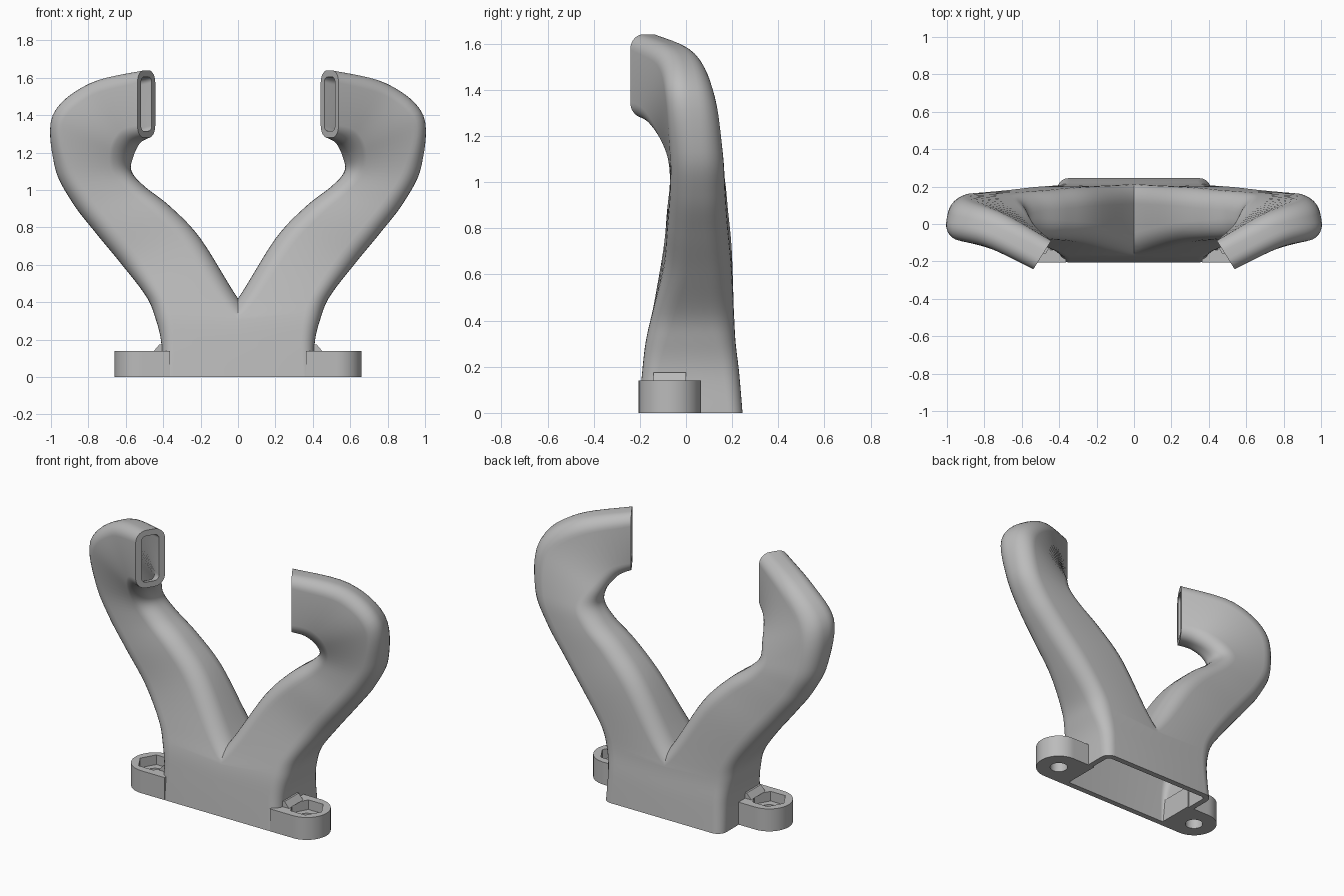
import bpy
import bmesh
from math import sin, cos, tan, pi, radians
from mathutils import Vector, Matrix

cube = bpy.data.objects.get("Cube")
if cube:
    bpy.data.objects.remove(cube, do_unlink=True)

grey = bpy.data.materials.new("plain grey")
grey.use_nodes = True
colour = (0.5, 0.5, 0.5, 1)
grey.diffuse_color = colour
grey.node_tree.nodes["Principled BSDF"].inputs["Base Color"].default_value = colour


def finish(name, bm, angle=35):
    """Turn a bmesh into a shaded, coloured object."""
    bmesh.ops.recalc_face_normals(bm, faces=bm.faces[:])
    mesh = bpy.data.meshes.new(name)
    bm.to_mesh(mesh)
    bm.free()
    mesh.materials.append(grey)
    obj = bpy.data.objects.new(name, mesh)
    bpy.context.collection.objects.link(obj)
    bpy.ops.object.select_all(action='DESELECT')
    obj.select_set(True)
    bpy.context.view_layer.objects.active = obj
    bpy.ops.object.shade_smooth_by_angle(angle=radians(angle))
    return obj


def loft(bm, rings):
    """Skin a closed cycle of rings (the last joins the first)."""
    loops = [[bm.verts.new(p) for p in ring] for ring in rings]
    for a, b in zip(loops, loops[1:] + loops[:1]):
        for i in range(len(a)):
            j = (i + 1) % len(a)
            bm.faces.new((a[i], a[j], b[j], b[i]))


def catmull(rows, steps):
    """Smoothly interpolate rows of numbers."""
    padded = [rows[0]] + rows + [rows[-1]]
    result = []
    for k in range(len(rows) - 1):
        quad = padded[k:k + 4]
        for s in range(steps):
            t = s / steps
            result.append([
                b + t * ((c - a) + t * ((2 * a - 5 * b + 4 * c - d)
                                        + t * (3 * b - a - 3 * c + d))) / 2
                for a, b, c, d in zip(*quad)])
    return result + [rows[-1]]


def duct_ring(row, wall):
    """Rounded rectangle between an inner and an outer edge point."""
    inner, outer = Vector(row[:3]), Vector(row[3:6])
    half_thick, turn, radius = row[6:]
    mid = (inner + outer) / 2
    along = (outer - inner).normalized()
    across = Vector((sin(radians(turn)), -cos(radians(turn)), 0))
    half_long = (outer - inner).length / 2 - wall
    half_thick -= wall
    radius = max(radius - wall, 0.025)
    points = []
    for corner, (sx, sy) in enumerate(((1, 1), (-1, 1), (-1, -1), (1, -1))):
        for k in range(8):
            ang = (corner + k / 7) * pi / 2
            points.append(mid
                          + along * (sx * (half_long - radius) + radius * cos(ang))
                          + across * (sy * (half_thick - radius) + radius * sin(ang)))
    return points


# Duct arm sections: inner edge xyz, outer edge xyz, half thickness, turn, radius
sections = [
    (-.42, .02, 0, .41, .02, 0, .225, 0, .06),
    (-.3, .02, .14, .41, .02, .18, .21, 0, .07),
    (-.12, .02, .28, .44, .02, .31, .195, 0, .09),
    (0, .03, .42, .49, .03, .43, .178, 0, .1),
    (.2, .05, .74, .62, .05, .6, .148, 0, .1),
    (.36, .05, .91, .76, .05, .77, .132, 0, .1),
    (.5, .05, 1.02, .89, .05, .94, .12, 0, .1),
    (.57, .03, 1.1, .98, .05, 1.13, .115, 4, .1),
    (.57, -.03, 1.18, .98, .03, 1.4, .112, 18, .09),
    (.54, -.11, 1.25, .78, -.02, 1.57, .1, 28, .08),
    (.49, -.165, 1.28, .49, -.165, 1.64, .09, 32, .065),
]
rows = catmull(sections, 6)

# Hollow twin duct: outer skin, then inner skin back down, mirrored at the middle
bm = bmesh.new()
loft(bm, [duct_ring(r, 0) for r in rows]
     + [duct_ring(r, 0.036) for r in reversed(rows)])
bmesh.ops.bisect_plane(bm, geom=bm.verts[:] + bm.edges[:] + bm.faces[:], dist=1e-5,
                       plane_co=(0, 0, 0), plane_no=(-1, 0, 0), clear_outer=True)
bmesh.ops.mirror(bm, geom=bm.verts[:] + bm.edges[:] + bm.faces[:],
                 matrix=Matrix(), merge_dist=1e-4, axis='X')
finish("twin_duct", bm)

# Mounting ears: round outside, square towards the duct, nut pocket and bolt hole
EAR_X, EAR_Y, EAR_R, EAR_TOP = 0.525, -0.07, 0.135, 0.14


def ear_edge(a):
    if cos(a) >= 0:
        return EAR_R
    reach = EAR_R / tan(radians(40))
    return min(reach / abs(cos(a)), EAR_R / max(abs(sin(a)), 1e-6))


def hexagon(a):
    return 0.088 / cos((a % (pi / 3)) - pi / 6)


def bolt(a):
    return 0.052


def polar_ring(shape, z, side):
    angles = [radians(5 * i) for i in range(72)]
    return [(side * (EAR_X + shape(a) * cos(a)), EAR_Y + shape(a) * sin(a), z)
            for a in angles]


for side, label in ((1, "left"), (-1, "right")):
    bm = bmesh.new()
    loft(bm, [polar_ring(shape, z, side) for shape, z in (
        (ear_edge, 0), (ear_edge, EAR_TOP), (hexagon, EAR_TOP),
        (hexagon, 0.08), (bolt, 0.08), (bolt, 0))])
    finish(label + "_mounting_ear", bm)

    # Small sloped rib where the ear meets the duct
    bm = bmesh.new()
    profile = ((.38, .13), (.45, .14), (.42, .175), (.38, .178))
    ends = [[bm.verts.new((side * x, y, z)) for x, z in profile] for y in (-.14, 0)]
    for end in ends:
        bm.faces.new(end)
    for i in range(4):
        j = (i + 1) % 4
        bm.faces.new((ends[0][i], ends[0][j], ends[1][j], ends[1][i]))
    finish(label + "_ear_rib", bm)
